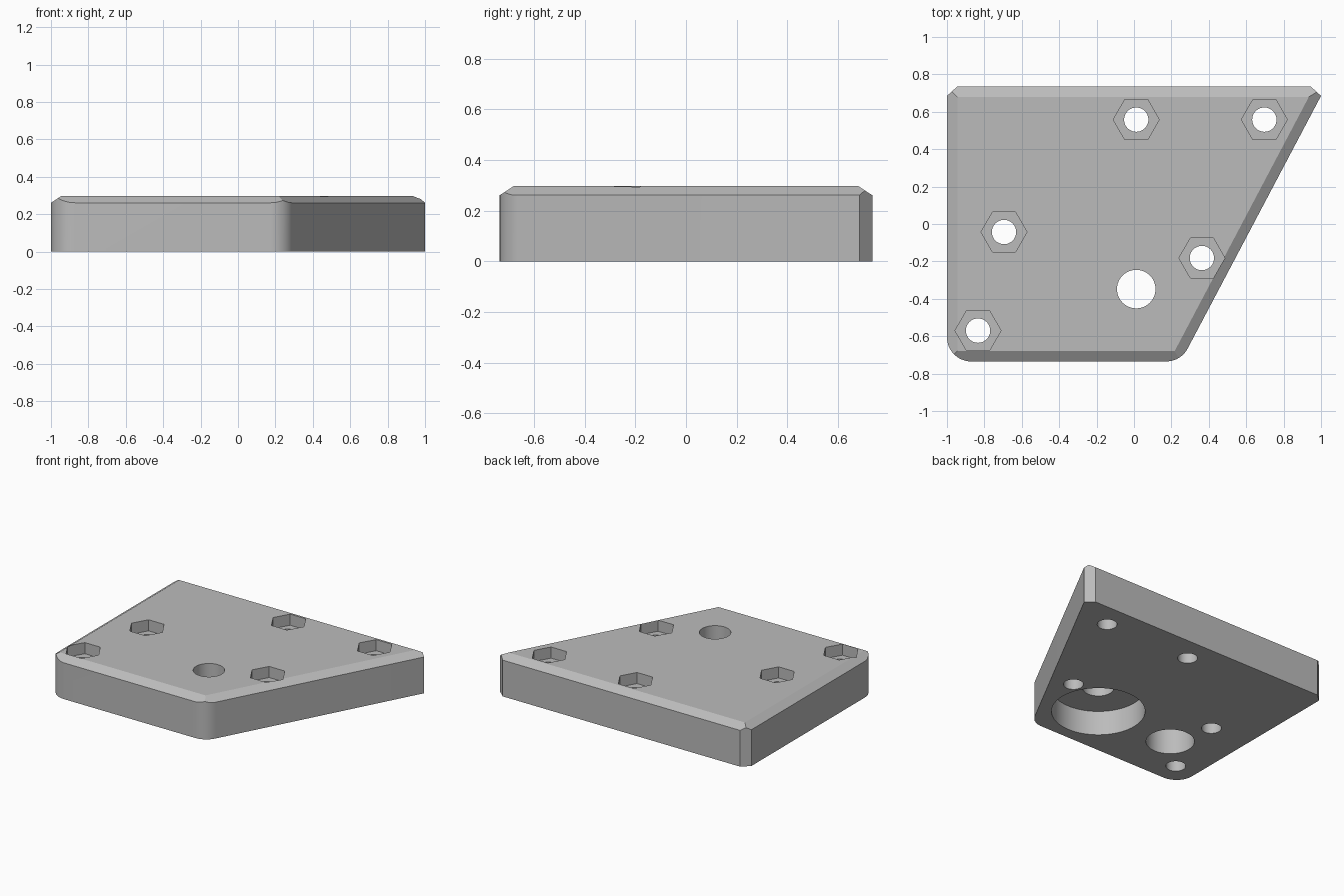
import bpy, bmesh, math

cube = bpy.data.objects.get("Cube")
if cube:
    bpy.data.objects.remove(cube, do_unlink=True)

TOP, EDGE = 0.297, 0.261          # top face and start of the sloped rim
HALF_Y, INSET = 0.735, 0.055


def loft(name, low, high, z0, z1, mid=None):
    """Closed solid between outlines, with an optional straight wall up to mid."""
    levels = [(low, z0)] + ([(low, mid)] if mid else []) + [(high, z1)]
    bm = bmesh.new()
    rings = [[bm.verts.new((x, y, z)) for x, y in pts] for pts, z in levels]
    n = len(low)
    for a, b in zip(rings, rings[1:]):
        for i in range(n):
            j = (i + 1) % n
            bm.faces.new((a[i], a[j], b[j], b[i]))
    bm.faces.new(rings[0][::-1])
    bm.faces.new(rings[-1])
    mesh = bpy.data.meshes.new(name)
    bm.to_mesh(mesh)
    bm.free()
    ob = bpy.data.objects.new(name, mesh)
    bpy.context.collection.objects.link(ob)
    return ob


def ring(x, y, r, n):
    return [(x + r * math.cos(2 * math.pi * i / n),
             y + r * math.sin(2 * math.pi * i / n)) for i in range(n)]


def arc(x, y, r, start, end, steps=12):
    return [(x + r * math.cos(math.radians(start + (end - start) * i / steps)),
             y + r * math.sin(math.radians(start + (end - start) * i / steps)))
            for i in range(steps + 1)]


def combine(target, tool, operation):
    mod = target.modifiers.new("cut", "BOOLEAN")
    mod.operation, mod.object, mod.solver = operation, tool, "EXACT"
    bpy.context.view_layer.objects.active = target
    bpy.ops.object.modifier_apply(modifier=mod.name)
    bpy.data.objects.remove(tool, do_unlink=True)


def cut(x, y, r, z0, z1, sides=48):
    pts = ring(x, y, r, sides)
    combine(plate, loft("cutter", pts, pts, z0, z1), "DIFFERENCE")


# Plate with one slanted side and a sloped rim around its top
def slant_x(y, inset=0.0):
    return 1 + (y - 0.685) / SLOPE - inset / math.sin(math.atan(SLOPE))


SLOPE = 1.894
inner = HALF_Y - INSET
outer_pts = [(-1, -HALF_Y), (slant_x(-HALF_Y), -HALF_Y),
             (slant_x(HALF_Y), HALF_Y), (-1, HALF_Y)]
inner_pts = [(-1 + INSET, -inner), (slant_x(-inner, INSET), -inner),
             (slant_x(inner, INSET), inner), (-1 + INSET, inner)]
plate = loft("mounting_plate", outer_pts, inner_pts, 0, TOP, EDGE)

# Upright corners: rounded at the front, cut off at the back
R = 0.13
turn = math.degrees(math.atan(SLOPE))
front_y = -HALF_Y + R
corner_pts = (arc(-1 + R, front_y, R, 180, 270)
              + arc(slant_x(front_y, R), front_y, R, 270, 270 + turn)
              + [(1, 0.685), (0.945, HALF_Y), (-0.945, HALF_Y), (-1, 0.685)])
combine(plate, loft("corner_cutter", corner_pts, corner_pts, -0.1, 0.5), "INTERSECT")

# Bolt holes with hexagonal nut pockets
for x, y in [(0.012, 0.558), (0.697, 0.558), (-0.695, -0.043),
             (0.363, -0.182), (-0.834, -0.57)]:
    cut(x, y, 0.065, -0.1, 0.5)
    cut(x, y, 0.123, TOP - 0.08, 0.5, sides=6)

# Stepped main bore and the blind bore beside it
cut(0.012, -0.348, 0.103, -0.1, 0.5, 64)
cut(0.012, -0.348, 0.305, -0.1, 0.176, 96)
cut(-0.6, -0.348, 0.158, -0.1, 0.2, 64)

# Plain grey finish
grey = bpy.data.materials.new("plain_grey")
grey.use_nodes = True
colour = (0.5, 0.5, 0.5, 1)
grey.diffuse_color = colour
grey.node_tree.nodes["Principled BSDF"].inputs["Base Color"].default_value = colour
plate.data.materials.clear()
plate.data.materials.append(grey)
for p in plate.data.polygons:
    p.material_index = 0

bpy.ops.object.select_all(action="DESELECT")
plate.select_set(True)
bpy.context.view_layer.objects.active = plate
bpy.ops.object.shade_smooth_by_angle(angle=math.radians(25))
